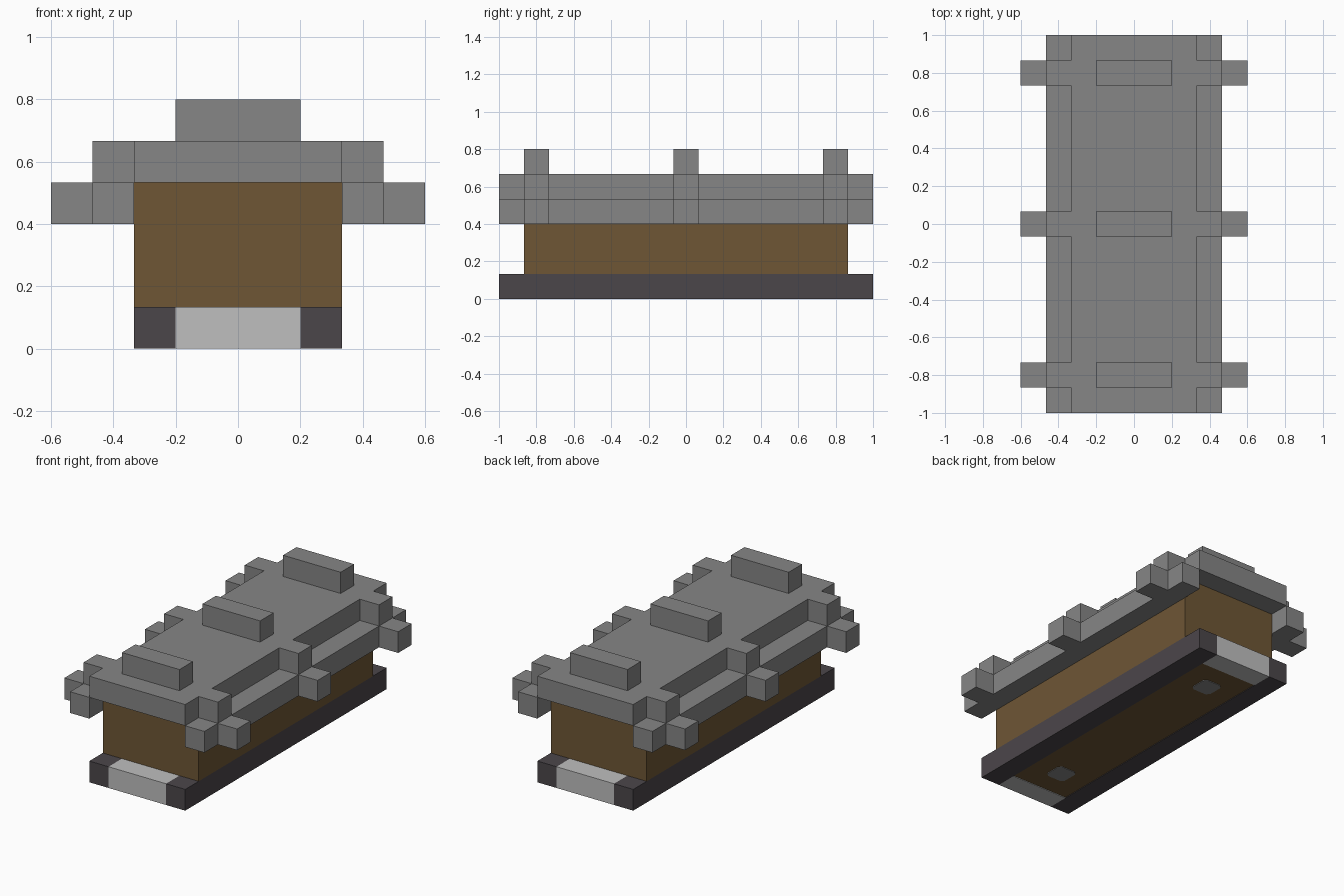
import bpy
import bmesh
from mathutils import Matrix, Vector

cube = bpy.data.objects.get("Cube")
if cube:
    bpy.data.objects.remove(cube, do_unlink=True)

U = 2 / 15  # one block


def make_material(name, hex_code):
    rgb = [int(hex_code[i:i + 2], 16) / 255 for i in (0, 2, 4)]
    lin = [c / 12.92 if c < 0.04045 else ((c + 0.055) / 1.055) ** 2.4 for c in rgb]
    mat = bpy.data.materials.new(name)
    mat.use_nodes = True
    mat.diffuse_color = (*lin, 1)
    bsdf = mat.node_tree.nodes["Principled BSDF"]
    bsdf.inputs["Base Color"].default_value = (*lin, 1)
    bsdf.inputs["Roughness"].default_value = 0.9
    return mat


STONE = make_material("grey_stone", "868686")
WOOD = make_material("brown_wood", "6E5635")
DARK = make_material("dark_rail", "4B464A")
LIGHT = make_material("light_grey", "BFBFBF")


def box(name, mat, x, y, z, chamfer=0):
    """Box from (min, max) ranges measured in blocks."""
    size = Vector((x[1] - x[0], y[1] - y[0], z[1] - z[0])) * U
    centre = Vector((sum(x), sum(y), sum(z))) * U / 2
    bm = bmesh.new()
    bmesh.ops.create_cube(bm, size=1, matrix=Matrix.Translation(centre) @ Matrix.Diagonal((*size, 1)))
    if chamfer:
        upright = [e for e in bm.edges
                   if abs(e.verts[0].co.z - e.verts[1].co.z) > size.z / 2]
        bmesh.ops.bevel(bm, geom=upright, offset=chamfer, segments=1, affect='EDGES')
    mesh = bpy.data.meshes.new(name)
    bm.to_mesh(mesh)
    bm.free()
    mesh.materials.append(mat)
    obj = bpy.data.objects.new(name, mesh)
    bpy.context.collection.objects.link(obj)
    return obj


def span(side, inner, outer):
    return sorted((side * inner, side * outer))


FULL = (-7.5, 7.5)
INNER = (-6.5, 6.5)
RIB_ROWS = {"front": -6, "middle": 0, "back": 6}

# Base: floor, end blocks and floor studs
box("floor", WOOD, (-1.5, 1.5), INNER, (0.03, 1))
for end, s in (("front", -1), ("back", 1)):
    box(end + "_end_block", LIGHT, (-1.5, 1.5), span(s, 6.5, 7.5), (0, 1))
    box(end + "_floor_stud", STONE, (-0.5, 0.5), span(s, 4.5, 5.5), (0, 0.03), chamfer=0.02)

# Wooden body and roof slab
box("body", WOOD, (-2.5, 2.5), INNER, (1, 4))
box("roof_slab", STONE, (-2.5, 2.5), FULL, (4, 5))

# Rails, eaves and rib ends on both sides
for side, s in (("left", 1), ("right", -1)):
    box(side + "_rail", DARK, span(s, 1.5, 2.5), FULL, (0, 1))
    box(side + "_eave", STONE, span(s, 2.5, 3.5), FULL, (3, 4))
    for row, y in RIB_ROWS.items():
        rib = (y - 0.5, y + 0.5)
        box(f"{side}_{row}_upper_rib", STONE, span(s, 2.5, 3.5), rib, (4, 5))
        box(f"{side}_{row}_lower_rib", STONE, span(s, 3.5, 4.5), rib, (3, 4))

# Ridge bars on top of the roof
for row, y in RIB_ROWS.items():
    box(row + "_ridge_bar", STONE, (-1.5, 1.5), (y - 0.5, y + 0.5), (5, 6))
